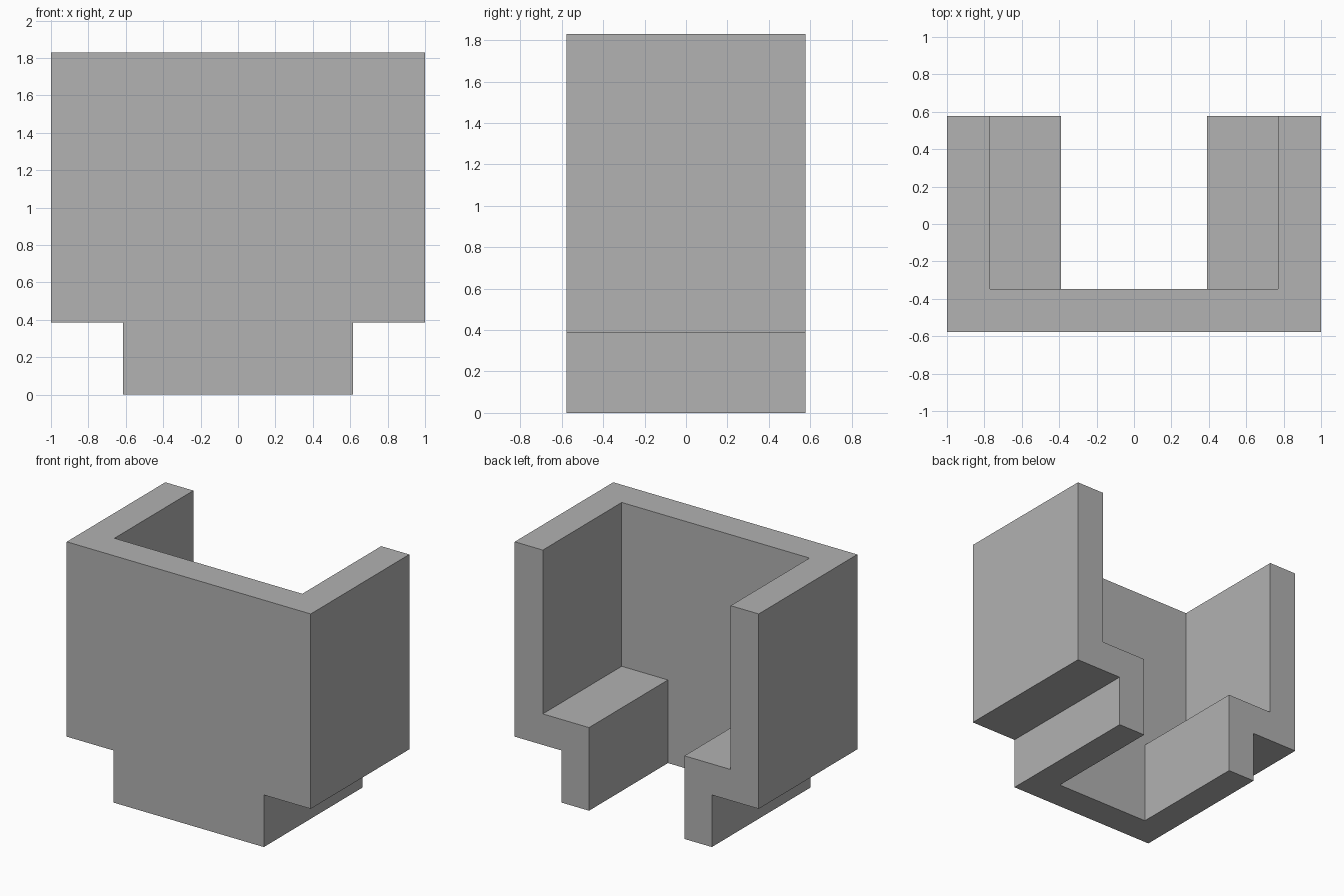
import bpy
import bmesh

cube = bpy.data.objects.get("Cube")
if cube:
    bpy.data.objects.remove(cube, do_unlink=True)

WALL = 0.23
HALF_DEPTH = 0.577
HEIGHT = 1.83

grey = bpy.data.materials.new("plain_grey")
grey.use_nodes = True
colour = (0.445, 0.445, 0.445, 1)
grey.diffuse_color = colour
grey.node_tree.nodes["Principled BSDF"].inputs["Base Color"].default_value = colour


def stepped_block(name, wide, narrow, step, bottom, top, front, back):
    """Extrude a symmetrical stepped profile from front to back."""
    half = [(narrow, bottom), (narrow, step), (wide, step), (wide, top)]
    profile = half + [(-x, z) for x, z in reversed(half)]
    bm = bmesh.new()
    face = bm.faces.new([bm.verts.new((x, front, z)) for x, z in profile])
    extruded = bmesh.ops.extrude_face_region(bm, geom=[face])["geom"]
    verts = [v for v in extruded if isinstance(v, bmesh.types.BMVert)]
    bmesh.ops.translate(bm, verts=verts, vec=(0, back - front, 0))
    bmesh.ops.recalc_face_normals(bm, faces=bm.faces)
    mesh = bpy.data.meshes.new(name)
    bm.to_mesh(mesh)
    bm.free()
    mesh.materials.append(grey)
    obj = bpy.data.objects.new(name, mesh)
    bpy.context.collection.objects.link(obj)
    return obj


# Outer body with a narrower foot
shell = stepped_block("stepped_shell", 1, 0.616, 0.386, 0, HEIGHT,
                      -HALF_DEPTH, HALF_DEPTH)

# Stepped channel open at the top, bottom and back
cutter = stepped_block("channel_cutter", 1 - WALL, 0.616 - WALL + 0.005, 0.386 + WALL,
                       -0.2, HEIGHT + 0.2, WALL - HALF_DEPTH, HALF_DEPTH + 0.2)
cutter.hide_render = True

cut = shell.modifiers.new("channel", 'BOOLEAN')
cut.operation = 'DIFFERENCE'
cut.solver = 'EXACT'
cut.object = cutter
bpy.context.view_layer.objects.active = shell
bpy.ops.object.modifier_apply(modifier=cut.name)
bpy.data.objects.remove(cutter, do_unlink=True)
